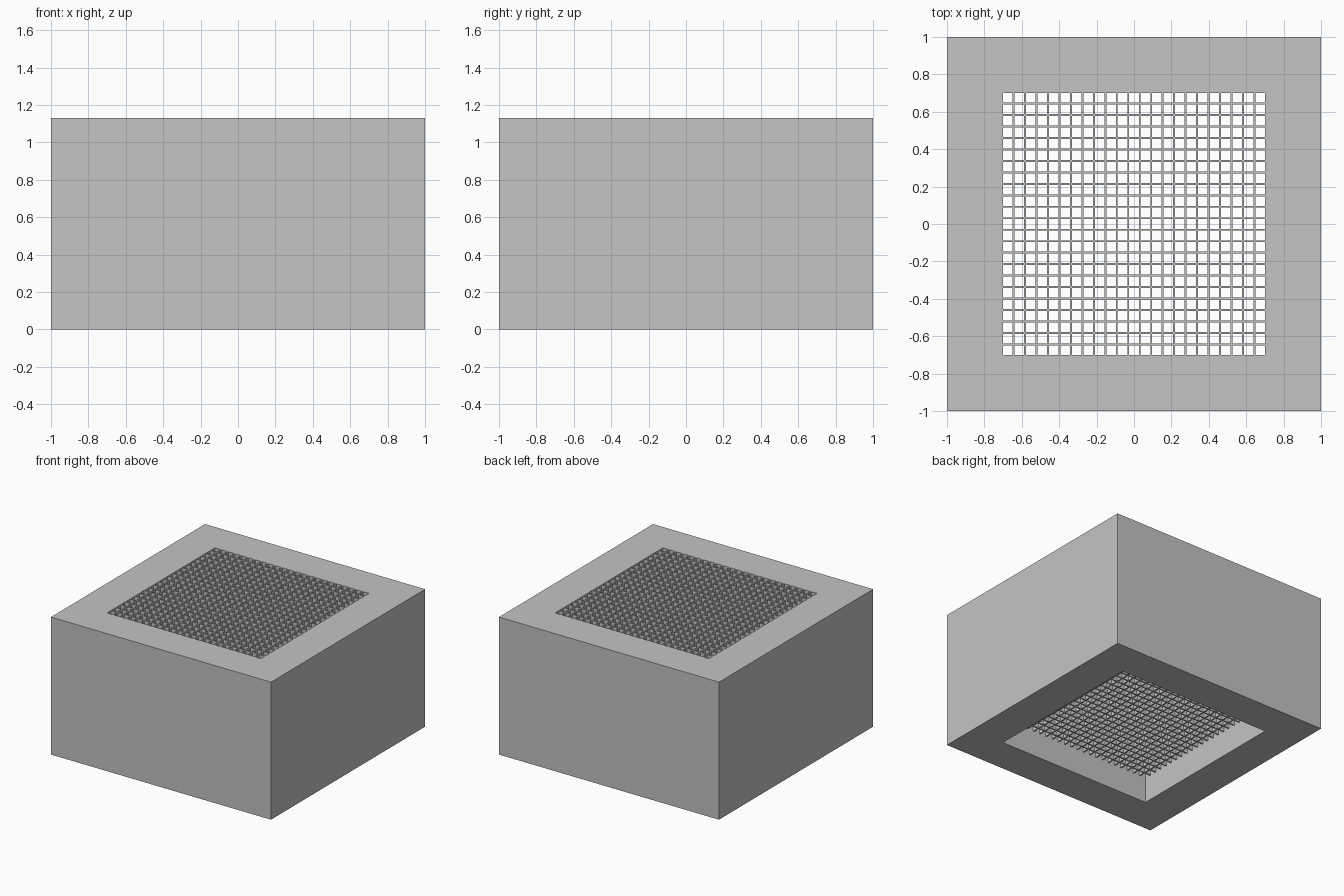
import bpy
import bmesh

HEIGHT = 1.13       # total height of the block
OPENING = 0.7       # half width of the square opening
RECESS = 0.21       # depth of the open recess underneath
CELLS = 23          # channels along each side
WALL = 0.01         # thickness of the walls between channels

cube = bpy.data.objects.get("Cube")
if cube:
    bpy.data.objects.remove(cube, do_unlink=True)

grey = bpy.data.materials.new("plain grey")
grey.use_nodes = True
colour = (0.55, 0.55, 0.55, 1)
grey.diffuse_color = colour
grey.node_tree.nodes["Principled BSDF"].inputs["Base Color"].default_value = colour


def pierced_slab(name, lines, is_hole, bottom, top):
    """Square sheet on the given grid lines, with holes, extruded to a slab."""
    bm = bmesh.new()
    n = len(lines)
    verts = [[bm.verts.new((x, y, bottom)) for y in lines] for x in lines]
    for i in range(n - 1):
        for j in range(n - 1):
            if not is_hole(i, j):
                bm.faces.new((verts[i][j], verts[i + 1][j],
                              verts[i + 1][j + 1], verts[i][j + 1]))
    bmesh.ops.delete(bm, geom=[v for v in bm.verts if not v.link_faces],
                     context='VERTS')
    sheet = bm.faces[:]
    result = bmesh.ops.extrude_face_region(bm, geom=sheet, use_keep_orig=True)
    raised = [g for g in result["geom"] if isinstance(g, bmesh.types.BMVert)]
    bmesh.ops.translate(bm, verts=raised, vec=(0, 0, top - bottom))
    bmesh.ops.recalc_face_normals(bm, faces=bm.faces[:])
    # Join the coplanar pieces of the flat walls
    bmesh.ops.dissolve_limit(bm, angle_limit=0.01, verts=bm.verts[:],
                             edges=bm.edges[:])
    bmesh.ops.triangulate(bm, faces=[f for f in bm.faces if len(f.verts) > 4])
    mesh = bpy.data.meshes.new(name)
    bm.to_mesh(mesh)
    bm.free()
    mesh.materials.append(grey)
    obj = bpy.data.objects.new(name, mesh)
    bpy.context.collection.objects.link(obj)
    return obj


# Thick outer housing with a square opening right through it
pierced_slab("housing", [-1, -OPENING, OPENING, 1],
             lambda i, j: i == 1 and j == 1, 0, HEIGHT)

# Lattice of square channels, flush with the top and ending above the recess
pitch = (2 * OPENING + WALL) / CELLS
edges = []
for k in range(CELLS):
    start = -OPENING + k * pitch
    edges += [start, start + pitch - WALL]
pierced_slab("channel_lattice", edges,
             lambda i, j: i % 2 == 0 and j % 2 == 0, RECESS, HEIGHT)
